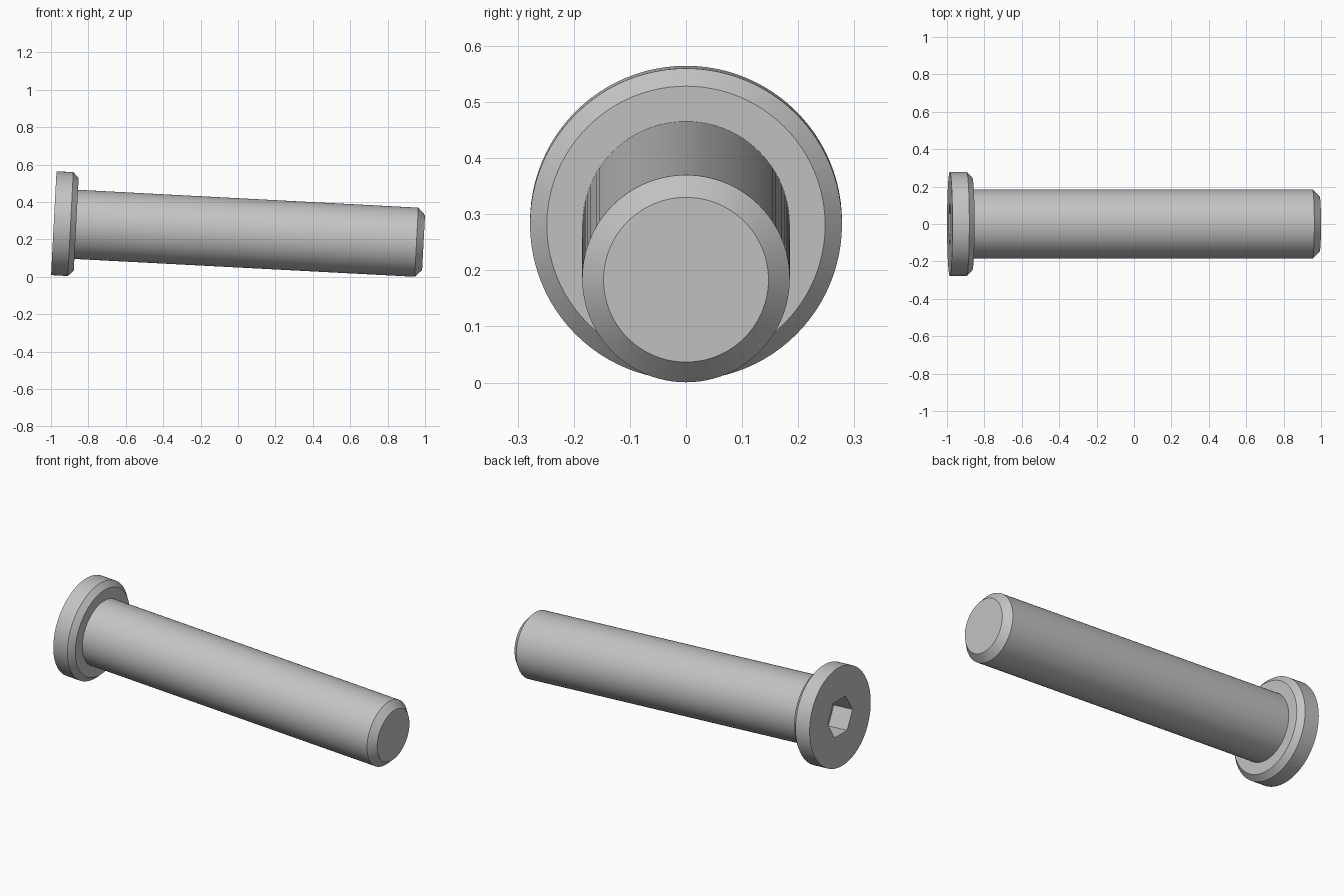
import bpy
import bmesh
import math

cube = bpy.data.objects.get("Cube")
if cube:
    bpy.data.objects.remove(cube, do_unlink=True)

# Steel finish
steel = bpy.data.materials.new("light grey steel")
steel.use_nodes = True
colour = (0.55, 0.55, 0.55, 1)
steel.diffuse_color = colour
steel.node_tree.nodes["Principled BSDF"].inputs["Base Color"].default_value = colour

SIDES = 96
PER_FLAT = SIDES // 6
TILT = math.radians(3)


def hex_radius(corner, k):
    """Distance to a hexagon's outline at step k around it."""
    angle = (k % PER_FLAT) * math.tau / SIDES - math.pi / 6
    return corner * math.cos(math.pi / 6) / math.cos(angle)


# Rings along the bolt axis: position, radius, whether hexagonal
rings = [
    (0.12, 0.113, True),     # socket floor
    (0.0, 0.113, True),      # socket mouth
    (0.0, 0.278, False),     # head back edge
    (0.09, 0.278, False),    # head chamfer
    (0.12, 0.248, False),
    (0.12, 0.185, False),    # shank root
    (1.942, 0.185, False),   # tip chamfer
    (1.98, 0.147, False),
]

bm = bmesh.new()
loops = []
for along, radius, is_hex in rings:
    loop = []
    for k in range(SIDES):
        a = k * math.tau / SIDES
        r = hex_radius(radius, k) if is_hex else radius
        loop.append(bm.verts.new((along, r * math.cos(a), r * math.sin(a))))
    loops.append(loop)

# Skin between the rings, then close the socket floor and the tip
for one, two in zip(loops, loops[1:]):
    for k in range(SIDES):
        n = (k + 1) % SIDES
        bm.faces.new((one[k], one[n], two[n], two[k]))
bm.faces.new(loops[0])
bm.faces.new(loops[-1])
bmesh.ops.recalc_face_normals(bm, faces=bm.faces)

mesh = bpy.data.meshes.new("socket_bolt")
bm.to_mesh(mesh)
bm.free()
mesh.materials.append(steel)

# Lay the bolt down, resting on its tip
bolt = bpy.data.objects.new("socket_bolt", mesh)
bpy.context.collection.objects.link(bolt)
bolt.location = (-0.985, 0, 0.2868)
bolt.rotation_euler = (0, TILT, 0)

bpy.ops.object.select_all(action="DESELECT")
bolt.select_set(True)
bpy.context.view_layer.objects.active = bolt
bpy.ops.object.shade_smooth_by_angle(angle=math.radians(25))
